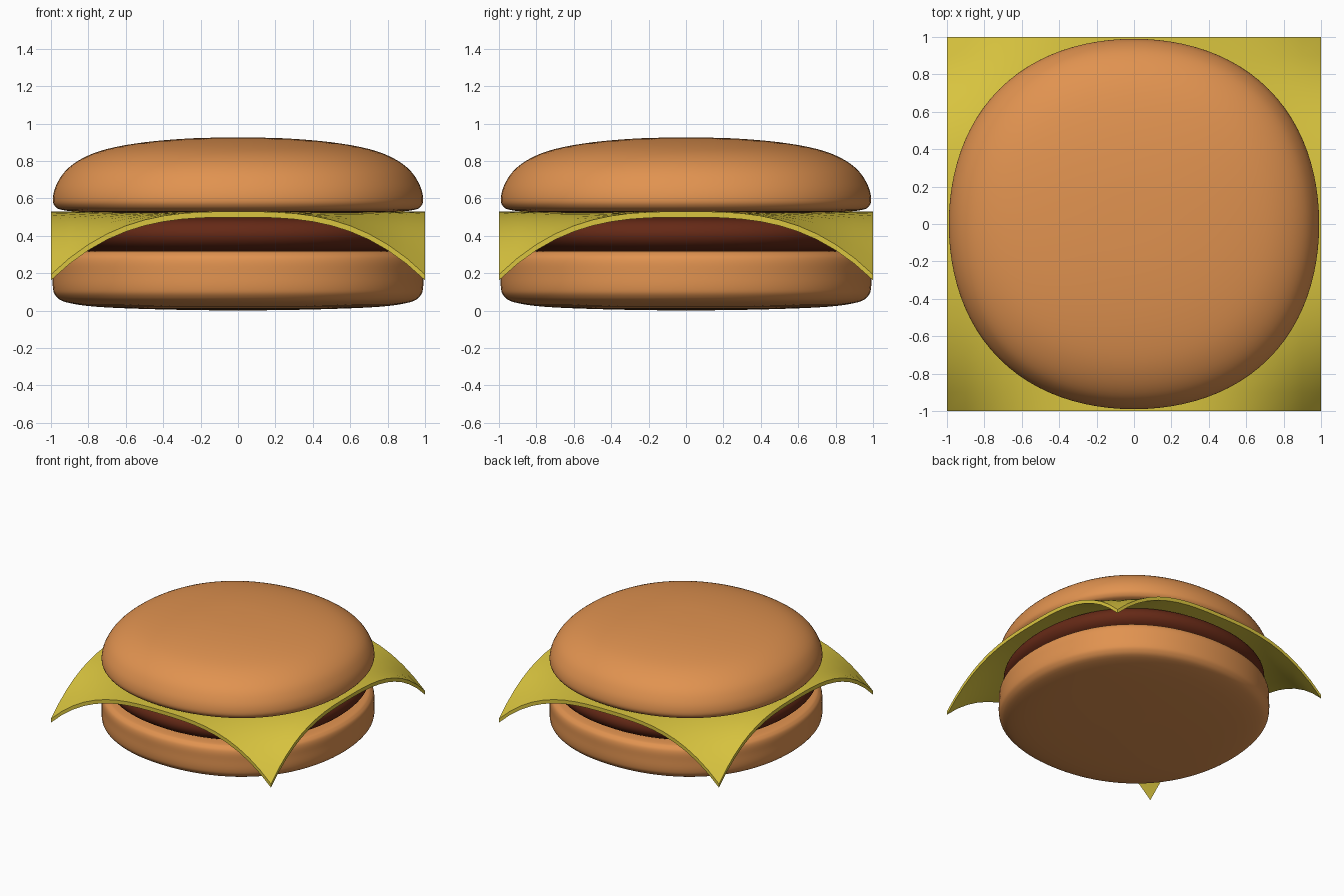
import bpy, bmesh, math

if "Cube" in bpy.data.objects:
    bpy.data.objects.remove(bpy.data.objects["Cube"])


def material(name, color):
    m = bpy.data.materials.new(name)
    m.diffuse_color = (*color, 1)
    m.use_nodes = True
    m.node_tree.nodes["Principled BSDF"].inputs["Base Color"].default_value = m.diffuse_color
    return m


bread = material("bread", (0.75, 0.29, 0.08))
meat = material("meat", (0.13, 0.022, 0.008))
dairy = material("dairy", (0.70, 0.56, 0.05))


def finish(bm, name, mat, angle):
    bmesh.ops.recalc_face_normals(bm, faces=bm.faces)
    me = bpy.data.meshes.new(name)
    bm.to_mesh(me)
    bm.free()
    ob = bpy.data.objects.new(name, me)
    bpy.context.collection.objects.link(ob)
    me.materials.append(mat)
    bpy.ops.object.select_all(action='DESELECT')
    ob.select_set(True)
    bpy.context.view_layer.objects.active = ob
    bpy.ops.object.shade_smooth_by_angle(angle=math.radians(angle))
    return ob


def smooth_profile(pts, n=4):
    # Catmull-Rom through the (radius, z) points
    out = []
    for i in range(len(pts) - 1):
        p = [pts[max(i - 1, 0)], pts[i], pts[i + 1], pts[min(i + 2, len(pts) - 1)]]
        for k in range(n):
            t = k / n
            out.append(tuple(0.5 * (2 * b + (c - a) * t + (2 * a - 5 * b + 4 * c - d) * t * t
                                    + (3 * b - a - 3 * c + d) * t ** 3)
                             for a, b, c, d in zip(*p)))
    return out + [pts[-1]]


def round_layer(name, pts, mat, seg=96):
    # slightly squared disc: profile swept round, a little wider on the diagonals
    prof = smooth_profile(pts)
    bm = bmesh.new()
    rings = []
    for r, z in prof[1:-1]:
        ring = []
        for i in range(seg):
            a = 2 * math.pi * i / seg
            k = r * (1 + 0.0145 * (1 - math.cos(4 * a)))
            ring.append(bm.verts.new((k * math.cos(a), k * math.sin(a), z)))
        rings.append(ring)
    low = bm.verts.new((0, 0, prof[0][1]))
    high = bm.verts.new((0, 0, prof[-1][1]))
    for i in range(seg):
        j = (i + 1) % seg
        bm.faces.new((low, rings[0][j], rings[0][i]))
        bm.faces.new((high, rings[-1][i], rings[-1][j]))
        for a, b in zip(rings, rings[1:]):
            bm.faces.new((a[i], a[j], b[j], b[i]))
    return finish(bm, name, mat, 50)


# bottom bun
round_layer("bottom_bun", [(0, 0), (0.4, 0.006), (0.75, 0.02), (0.92, 0.045), (0.975, 0.08),
                           (0.99, 0.125), (0.99, 0.20), (0.988, 0.265), (0.97, 0.30),
                           (0.92, 0.317), (0.7, 0.32), (0, 0.32)], bread)

# patty
round_layer("patty", [(0, 0.31), (0.7, 0.312), (0.86, 0.322), (0.93, 0.355), (0.955, 0.41),
                      (0.93, 0.465), (0.86, 0.493), (0.7, 0.502), (0, 0.505)], meat)

# cheese slice with drooping corners
bm = bmesh.new()
bmesh.ops.create_grid(bm, x_segments=20, y_segments=20, size=1)
for v in bm.verts:
    v.co.z = 0.53 - 0.337 * abs(v.co.x * v.co.y) ** 2.9
ext = bmesh.ops.extrude_face_region(bm, geom=bm.faces[:], use_keep_orig=True)
under = [g for g in ext["geom"] if isinstance(g, bmesh.types.BMVert)]
bmesh.ops.translate(bm, verts=under, vec=(0, 0, -0.031))
finish(bm, "cheese_slice", dairy, 40)

# top bun
round_layer("top_bun", [(0, 0.512), (0.5, 0.517), (0.8, 0.525), (0.94, 0.538), (0.98, 0.56),
                        (0.99, 0.60), (0.972, 0.67), (0.92, 0.75), (0.83, 0.815), (0.70, 0.864),
                        (0.5, 0.900), (0.25, 0.921), (0, 0.926)], bread)
